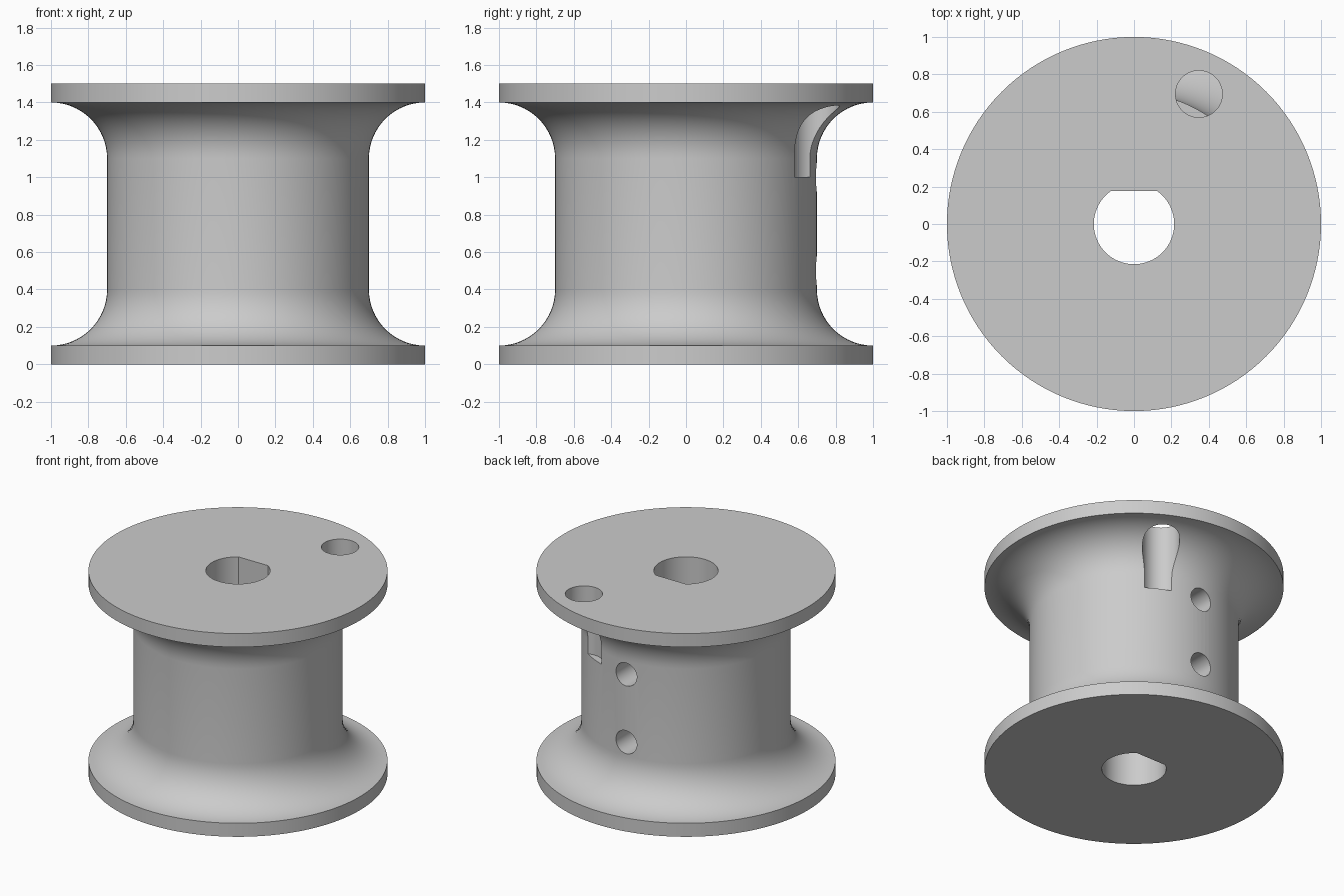
import bpy, bmesh, math
from mathutils import Matrix, Vector

cube = bpy.data.objects.get("Cube")
if cube:
    bpy.data.objects.remove(cube, do_unlink=True)

SEGMENTS = 128
HEIGHT, FLANGE, FILLET = 1.5, 0.1, 0.3
DRUM_R, FLANGE_R = 0.7, 1.0

grey = bpy.data.materials.new("light grey")
grey.use_nodes = True
colour = (0.6, 0.6, 0.6, 1)
grey.diffuse_color = colour
grey.node_tree.nodes["Principled BSDF"].inputs["Base Color"].default_value = colour


def finish(bm, name):
    bmesh.ops.recalc_face_normals(bm, faces=bm.faces)
    mesh = bpy.data.meshes.new(name)
    bm.to_mesh(mesh)
    bm.free()
    mesh.materials.append(grey)
    ob = bpy.data.objects.new(name, mesh)
    bpy.context.collection.objects.link(ob)
    return ob


def cylinder(name, radius, start, end, sides=64):
    start, end = Vector(start), Vector(end)
    axis = end - start
    turn = axis.to_track_quat('Z', 'Y').to_matrix().to_4x4()
    bm = bmesh.new()
    bmesh.ops.create_cone(bm, cap_ends=True, segments=sides, radius1=radius, radius2=radius,
                          depth=axis.length, matrix=Matrix.Translation((start + end) / 2) @ turn)
    return finish(bm, name)


# Spool body: flanges blended into the drum by quarter-round fillets
arc = [(FLANGE_R - FILLET * math.sin(a), FLANGE + FILLET * (1 - math.cos(a)))
       for a in (i * math.pi / 32 for i in range(17))]
profile = [(0, 0), (FLANGE_R, 0)] + arc
profile += [(r, HEIGHT - z) for r, z in reversed(profile)]
bm = bmesh.new()
points = [bm.verts.new((r, 0, z)) for r, z in profile]
edges = [bm.edges.new(pair) for pair in zip(points, points[1:])]
bmesh.ops.spin(bm, geom=points + edges, cent=(0, 0, 0), axis=(0, 0, 1),
               angle=math.tau, steps=SEGMENTS, use_merge=True)
bmesh.ops.remove_doubles(bm, verts=bm.verts, dist=1e-5)
bmesh.ops.dissolve_limit(bm, angle_limit=0.001, verts=bm.verts, edges=bm.edges)
spool = finish(bm, "spool")

# D-shaped shaft bore: a cylinder sliced flat towards the back
bore = cylinder("bore_cutter", 0.215, (0, 0, -0.1), (0, 0, HEIGHT + 0.1))
bm = bmesh.new()
bm.from_mesh(bore.data)
cut = bmesh.ops.bisect_plane(bm, geom=bm.verts[:] + bm.edges[:] + bm.faces[:],
                             plane_co=(0, 0.177, 0), plane_no=(0, 1, 0), clear_outer=True)
bmesh.ops.holes_fill(bm, edges=[e for e in cut["geom_cut"] if isinstance(e, bmesh.types.BMEdge)])
bmesh.ops.recalc_face_normals(bm, faces=bm.faces)
bm.to_mesh(bore.data)
bm.free()

# Cord hole through the top flange, and two set-screw holes into the bore
cutters = [bore, cylinder("cord_hole_cutter", 0.125, (0.347, 0.695, 1.0), (0.347, 0.695, 1.7))]
for z in (0.5, 1.0):
    cutters.append(cylinder("screw_hole_cutter", 0.085, (0, 0.1, z), (0, 0.9, z)))

bpy.ops.object.select_all(action='DESELECT')
bpy.context.view_layer.objects.active = spool
spool.select_set(True)
for cutter in cutters:
    cutter.hide_render = True
    mod = spool.modifiers.new("cut", 'BOOLEAN')
    mod.operation, mod.solver, mod.object = 'DIFFERENCE', 'EXACT', cutter
    bpy.ops.object.modifier_apply(modifier=mod.name)
    bpy.data.objects.remove(cutter, do_unlink=True)

bpy.ops.object.shade_smooth_by_angle(angle=math.radians(30))
